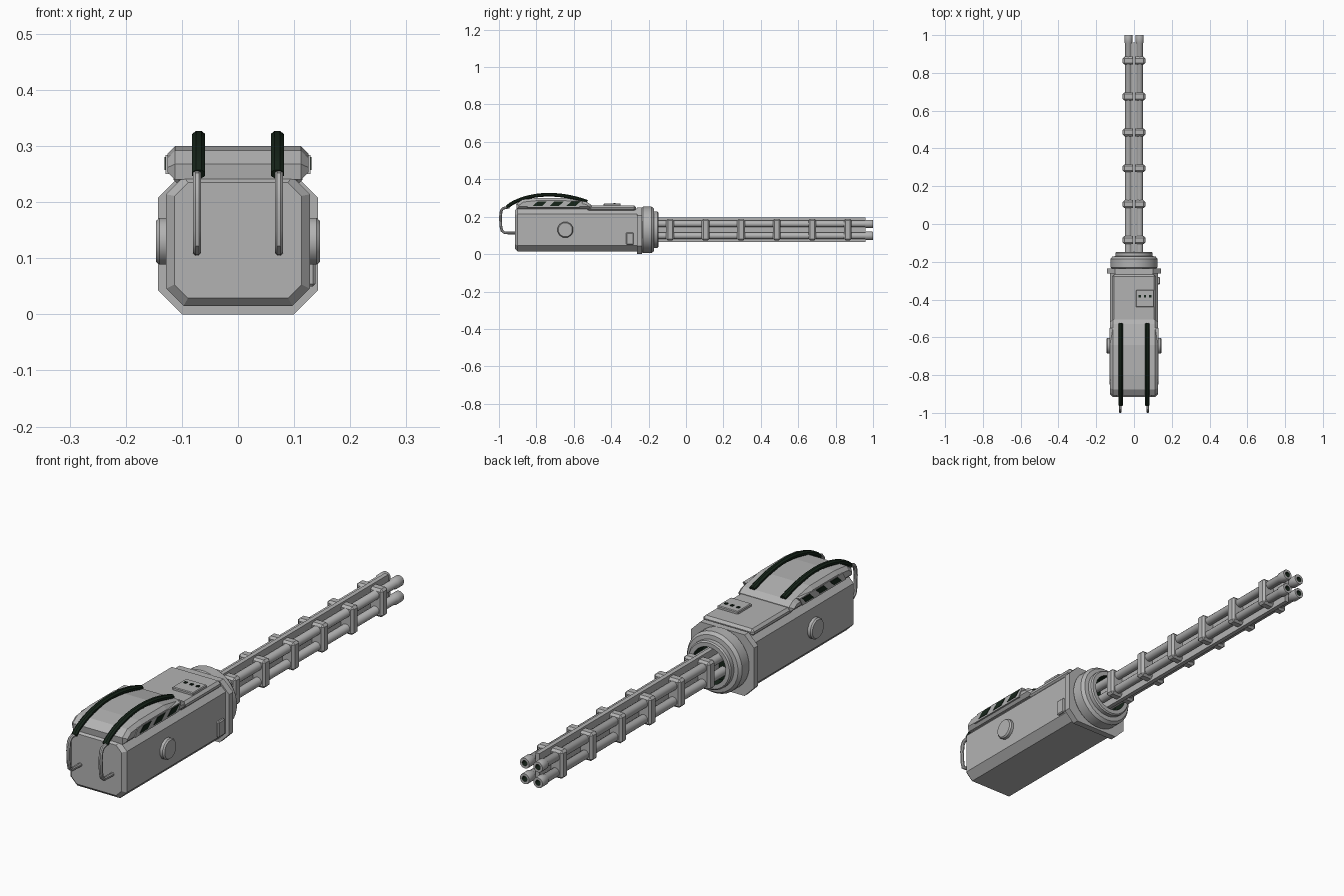
import bpy, bmesh, math
from mathutils import Vector, Matrix

if "Cube" in bpy.data.objects:
    bpy.data.objects.remove(bpy.data.objects["Cube"], do_unlink=True)


def material(name, rgb):
    m = bpy.data.materials.new(name)
    m.use_nodes = True
    m.diffuse_color = (*rgb, 1)
    m.node_tree.nodes["Principled BSDF"].inputs["Base Color"].default_value = (*rgb, 1)
    return m


GREY = material("gunmetal grey", (0.45, 0.45, 0.45))
DARK = material("dark green black", (0.008, 0.018, 0.01))
AXIS_Z = 0.13


def finish(name, bm, mats=(GREY,), smooth=False):
    bmesh.ops.recalc_face_normals(bm, faces=bm.faces)
    mesh = bpy.data.meshes.new(name)
    bm.to_mesh(mesh)
    bm.free()
    ob = bpy.data.objects.new(name, mesh)
    bpy.context.collection.objects.link(ob)
    for m in mats:
        mesh.materials.append(m)
    if smooth:
        bpy.ops.object.select_all(action="DESELECT")
        ob.select_set(True)
        bpy.context.view_layer.objects.active = ob
        bpy.ops.object.shade_smooth_by_angle(angle=math.radians(35))
    return ob


def box(name, lo, hi, bevel=0, mat=GREY):
    bm = bmesh.new()
    lo, hi = Vector(lo), Vector(hi)
    bmesh.ops.create_cube(bm, size=1)
    for v in bm.verts:
        v.co = (lo + hi) / 2 + v.co * (hi - lo)
    if bevel:
        bmesh.ops.bevel(bm, geom=bm.edges[:], offset=bevel, segments=1, affect="EDGES")
    return finish(name, bm, (mat,))


def octagon(hx, z0, z1, cut):
    return [(-hx + cut, z0), (hx - cut, z0), (hx, z0 + cut), (hx, z1 - cut),
            (hx - cut, z1), (-hx + cut, z1), (-hx, z1 - cut), (-hx, z0 + cut)]


def loft(name, sections):
    """Join (y, outline) sections into a closed solid along y."""
    bm = bmesh.new()
    rings = [[bm.verts.new((x, y, z)) for x, z in pts] for y, pts in sections]
    for a, b in zip(rings, rings[1:]):
        for i in range(len(a)):
            j = (i + 1) % len(a)
            bm.faces.new((a[i], a[j], b[j], b[i]))
    bm.faces.new(rings[0])
    bm.faces.new(rings[-1])
    return finish(name, bm)


def lathe(name, profile, x=0, z=AXIS_Z, sides=32, dark_from=99):
    """Spin (radius, y) points about a y axis; later bands turn dark."""
    bm = bmesh.new()
    rings = [[bm.verts.new((x + r * math.cos(t), y, z + r * math.sin(t)))
              for t in (math.tau * (k + 0.5) / sides for k in range(sides))] for r, y in profile]
    for n, (a, b) in enumerate(zip(rings, rings[1:])):
        for i in range(sides):
            j = (i + 1) % sides
            bm.faces.new((a[i], a[j], b[j], b[i])).material_index = int(n >= dark_from)
    bm.faces.new(rings[0])
    bm.faces.new(rings[-1]).material_index = int(dark_from < 99)
    return finish(name, bm, (GREY, DARK), smooth=True)


def tube(name, points, radius, mat, flat=1.0, sides=8):
    """Sweep a round or flattened section along points in the yz plane."""
    bm = bmesh.new()
    pts = [Vector(p) for p in points]
    rings = []
    for i, p in enumerate(pts):
        d = (pts[min(i + 1, len(pts) - 1)] - pts[max(i - 1, 0)]).normalized()
        up = d.cross(Vector((1, 0, 0)))
        rings.append([bm.verts.new(p + Vector((radius * math.cos(t), 0, 0)) + up * radius * flat * math.sin(t))
                      for t in (math.tau * (k + 0.5) / sides for k in range(sides))])
    for a, b in zip(rings, rings[1:]):
        for i in range(sides):
            j = (i + 1) % sides
            bm.faces.new((a[i], a[j], b[j], b[i]))
    bm.faces.new(rings[0])
    bm.faces.new(rings[-1])
    return finish(name, bm, (mat,), smooth=True)


def prism(name, yz, x0, x1, mat=GREY, bevel=0):
    """Extrude a side outline across x."""
    bm = bmesh.new()
    face = bm.faces.new([bm.verts.new((x0, y, z)) for y, z in yz])
    new = bmesh.ops.extrude_face_region(bm, geom=[face])["geom"]
    bmesh.ops.translate(bm, vec=(x1 - x0, 0, 0), verts=[v for v in new if isinstance(v, bmesh.types.BMVert)])
    if bevel:
        ends = [e for f in bm.faces if len(f.verts) == len(yz) and abs(f.calc_center_median().x) > bevel
                and len({round(v.co.x, 4) for v in f.verts}) == 1 for e in f.edges]
        bmesh.ops.bevel(bm, geom=ends, offset=bevel, segments=1, affect="EDGES")
    return finish(name, bm, (mat,))


# Main housing with chamfered edges
outer = octagon(0.128, 0.015, 0.245, 0.031)
inner = octagon(0.113, 0.029, 0.235, 0.024)
loft("housing", [(-0.915, inner), (-0.9, outer), (-0.26, outer)])
loft("mount_plate", [(-0.262, octagon(0.143, 0, 0.25, 0.043)), (-0.235, octagon(0.143, 0, 0.25, 0.043))])

# Round collar with a dark recess
lathe("collar", [(0.115, -0.24), (0.125, -0.23), (0.125, -0.185), (0.115, -0.172), (0.098, -0.17),
                 (0.098, -0.153), (0.093, -0.148), (0.076, -0.148), (0.074, -0.155), (0.074, -0.2)], dark_from=7)

# Lid, deck and switch panel
prism("lid", [(-0.905, 0.24), (-0.908, 0.268), (-0.875, 0.292), (-0.8, 0.3), (-0.64, 0.3),
              (-0.53, 0.279), (-0.505, 0.262), (-0.505, 0.24)], -0.126, 0.126, bevel=0.014)
box("deck", (-0.115, -0.53, 0.23), (0.115, -0.268, 0.26), 0.01)
box("switch_panel", (0.01, -0.44, 0.255), (0.105, -0.35, 0.271), 0.003)
for x in (0.03, 0.058, 0.086):
    box("switch", (x - 0.006, -0.388, 0.268), (x + 0.006, -0.376, 0.274), mat=DARK)

# Side latch on the left only
box("side_latch", (0.115, -0.32, 0.05), (0.138, -0.28, 0.115), 0.004)

for s in (-1, 1):
    # Round side cap
    cap = lathe("side_cap", [(0.043, 0.11), (0.043, 0.14), (0.038, 0.146)], z=0, sides=12)
    cap.data.transform(Matrix.Translation((0, -0.645, AXIS_Z)) @ Matrix.Rotation(-s * math.pi / 2, 4, "Z"))

    # Vent panel with slanted openings
    prism("vent_panel", [(-0.85, 0.25), (-0.57, 0.25), (-0.55, 0.284), (-0.83, 0.284)], s * 0.11, s * 0.129)
    for y in (-0.82, -0.73, -0.64):
        prism("vent_slot", [(y, 0.257), (y + 0.05, 0.257), (y + 0.075, 0.28), (y + 0.025, 0.28)],
              s * 0.126, s * 0.131, DARK)

    # Padded strap arching over the lid
    strap = [(s * 0.07, -0.958 + 0.43 * t, 0.25 + 0.03 * t + 0.182 * t ** 0.8 * (1 - t))
             for t in (i / 24 for i in range(25))]
    tube("strap", strap, 0.0125, DARK, flat=0.85)

    # Bent carrying hook
    ends = [(-0.945, 0.252), (-0.978, 0.245), (-0.988, 0.232), (-0.992, 0.2), (-0.99, 0.15),
            (-0.984, 0.125), (-0.97, 0.114), (-0.905, 0.112)]
    tube("hook", [(s * 0.073, y, z) for y, z in ends], 0.008, GREY)

    # Two barrels on each side
    for z in (0.098, 0.162):
        lathe("barrel", [(0.018, -0.2), (0.018, 0.955), (0.022, 0.962), (0.022, 0.998), (0.021, 1.0),
                         (0.011, 1.0), (0.011, 0.96)], x=s * 0.03, z=z, sides=16, dark_from=5)

# Central rib and barrel clamps
box("barrel_rib", (-0.009, -0.2, 0.064), (0.009, 0.96, 0.196))
for i in range(6):
    y = -0.085 + 0.19 * i
    box("barrel_clamp", (-0.06, y - 0.021, 0.073), (0.06, y + 0.021, 0.188), 0.009)
